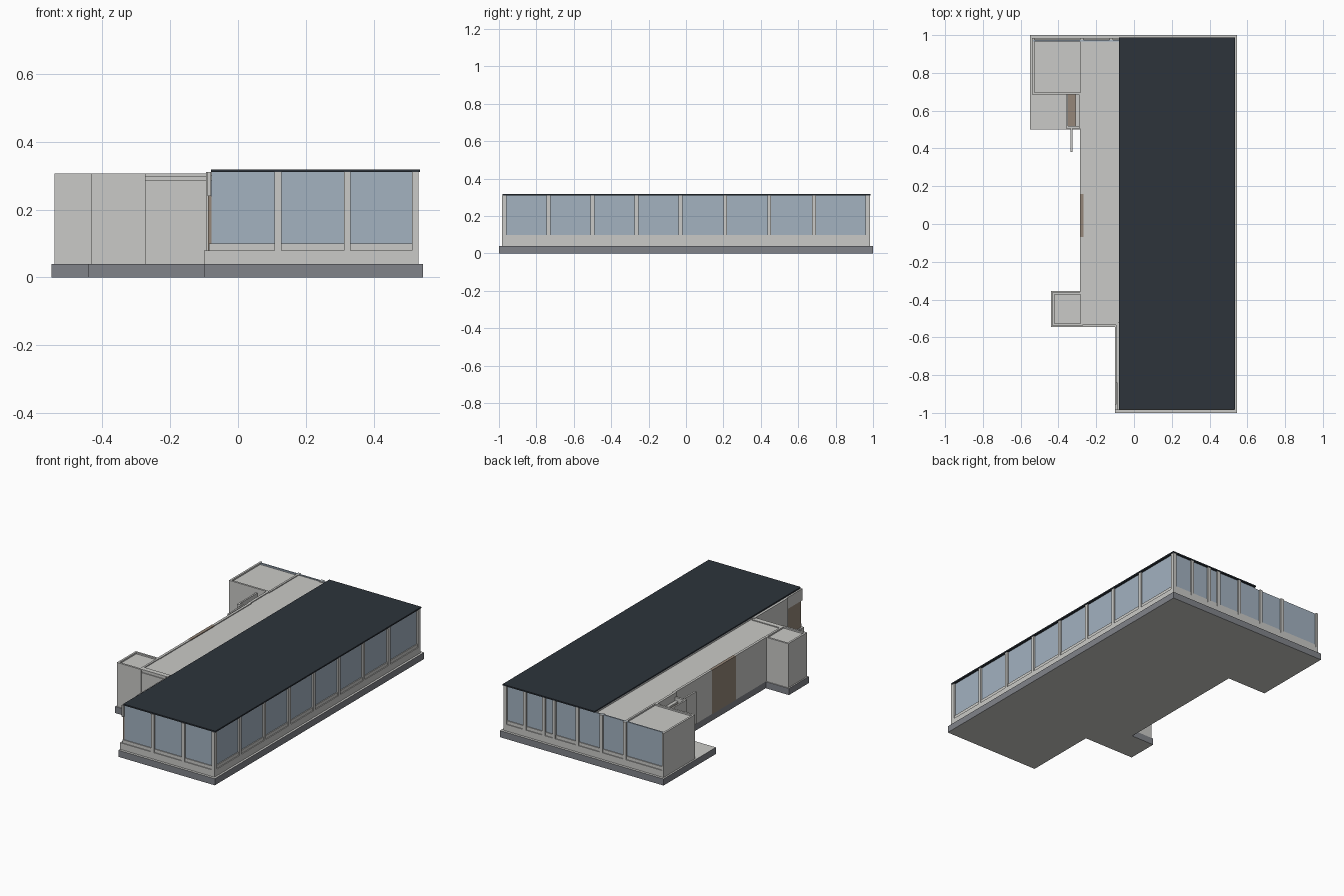
import bpy, bmesh

old = bpy.data.objects.get("Cube")
if old:
    bpy.data.objects.remove(old, do_unlink=True)


def material(name, r, g, b):
    m = bpy.data.materials.new(name)
    m.use_nodes = True
    m.diffuse_color = (r, g, b, 1)
    m.node_tree.nodes["Principled BSDF"].inputs["Base Color"].default_value = (r, g, b, 1)
    return m


WALL = material("pale_concrete", .59, .59, .57)
EDGE = material("slab_grey", .22, .23, .255)
GLASS = material("blue_glass", .366, .445, .527)
ROOF = material("dark_roofing", .026, .034, .044)
WOOD = material("brown_wood", .30, .24, .19)


def finish(name, bm, *mats):
    mesh = bpy.data.meshes.new(name)
    bm.normal_update()
    bm.to_mesh(mesh)
    bm.free()
    for m in mats:
        mesh.materials.append(m)
    ob = bpy.data.objects.new(name, mesh)
    bpy.context.collection.objects.link(ob)
    return ob


def boxes(name, mat, *specs):
    """Join boxes given as (x0, x1, y0, y1, z0, z1) into one object."""
    bm = bmesh.new()
    for x0, x1, y0, y1, z0, z1 in specs:
        for v in bmesh.ops.create_cube(bm, size=1)["verts"]:
            v.co = (x0 + (v.co.x + .5) * (x1 - x0),
                    y0 + (v.co.y + .5) * (y1 - y0),
                    z0 + (v.co.z + .5) * (z1 - z0))
    return finish(name, bm, mat)


BASE, SILL, FRAME, TOP, EAVE = .04, .08, .10, .306, .31
X0, X1, Y = -.54, .532, .985

# Foundation slab: pale top and bottom, dark edges
outline = [(-.55, 1), (-.55, .5), (-.285, .5), (-.285, -.355), (-.44, -.355),
           (-.44, -.545), (-.1, -.545), (-.1, -1), (.545, -1), (.545, 1)]
bm = bmesh.new()
base = bm.faces.new([bm.verts.new((x, y, 0)) for x, y in outline])
ext = bmesh.ops.extrude_face_region(bm, geom=[base], use_keep_orig=True)
for v in ext["geom"]:
    if isinstance(v, bmesh.types.BMVert):
        v.co.z = BASE
bmesh.ops.recalc_face_normals(bm, faces=bm.faces)
for f in bm.faces:
    f.material_index = 0 if abs(f.normal.z) > .5 else 1
finish("foundation_slab", bm, WALL, EDGE)

# Front, side and back window walls: sill, set-back frame and glass
boxes("window_sills", WALL,
      (-.1, X1, -Y, -Y + .03, BASE, SILL),
      (X1 - .03, X1, -Y, Y, BASE, SILL),
      (X0, X1, Y - .03, Y, BASE, SILL))
boxes("window_frames", WALL,
      (-.085, X1 - .005, -Y + .005, -Y + .025, SILL, FRAME),
      (X1 - .025, X1 - .005, -Y + .005, Y - .005, SILL, FRAME),
      (X0 + .005, X1 - .005, Y - .025, Y - .005, SILL, FRAME))
boxes("window_glass", GLASS,
      (-.078, X1 - .01, -Y + .01, -Y + .018, FRAME, EAVE),
      (X1 - .018, X1 - .01, -Y + .01, Y - .01, FRAME, EAVE),
      (-.08, X1 - .01, Y - .018, Y - .01, FRAME, EAVE),
      (X0 + .005, -.08, Y - .018, Y - .01, FRAME, TOP))

# Columns
W = .01
boxes("front_columns", WALL,
      *[(x - W, x + W, -Y, -Y + .025, SILL, EAVE) for x in (.118, .322, X1 - W)])
boxes("side_columns", WALL,
      *[(X1 - .025, X1, y - W, y + W, SILL, EAVE)
        for y in (-.735, -.5, -.265, -.03, .21, .445, .685)])
boxes("back_columns", WALL,
      *[(x - W, x + W, Y - .025, Y, SILL, EAVE if x > -.08 else TOP)
        for x in (X1 - W, .39, .265, .195, .04, -.12, -.277)],
      (X0, X0 + .012, Y - .025, Y, SILL, TOP))

# Roofs
boxes("main_roof", ROOF, (-.08, .536, -.982, .987, EAVE, .318))
boxes("low_roof", WALL, (-.275, 0, -.525, .972, .285, .301),
      (-.079, -.07, -.52, .97, .3, EAVE))

# Front recess wall with its door
boxes("recess_wall", WALL,
      (-.095, -.08, -.84, -.52, BASE, EAVE),
      (-.095, -.08, -Y, -.84, BASE, SILL),
      (-.09, -.08, -Y, -.84, .24, EAVE))
boxes("recess_door", WOOD, (-.088, -.078, -.975, -.84, SILL, .24))
boxes("south_wall", WALL,
      (-.275, -.085, -.535, -.515, BASE, .286),
      (-.275, -.085, -.53, -.515, .286, .296),
      (-.275, -.085, -.535, -.505, .296, TOP))

# Long entrance wall with full-height wooden gate
boxes("entrance_wall", WALL,
      (-.285, -.27, -.36, -.07, BASE, TOP),
      (-.285, -.27, .16, .515, BASE, TOP))
boxes("entrance_gate", WOOD, (-.287, -.268, -.07, .16, BASE, TOP))


def room(name, x0, x1, y0, y1, t=.012, back=True):
    """Four walls with a roof set just below their tops."""
    walls = [(x0, x0 + t, y0, y1, BASE, TOP), (x1 - t, x1, y0, y1, BASE, TOP),
             (x0 + t, x1 - t, y0, y0 + t, BASE, TOP)]
    if back:
        walls.append((x0 + t, x1 - t, y1 - t, y1, BASE, TOP))
    boxes(name + "_walls", WALL, *walls)
    boxes(name + "_roof", WALL, (x0 + t, x1 - t, y0 + t, y1 - t, .28, .297))


room("store_room", -.432, -.272, -.54, -.36)
room("back_room", X0, -.27, .685, Y - .005, back=False)

# Porch beside the back room, with wooden canopy and a thin screen
boxes("porch_walls", WALL,
      (-.36, -.35, .505, .685, BASE, .28),
      (-.35, -.285, .505, .518, BASE, .28),
      (-.29, -.275, .505, .685, BASE, TOP),
      (-.31, -.29, .518, .685, .24, .26))
boxes("porch_canopy", WOOD, (-.35, -.31, .518, .685, .235, .25))
boxes("porch_screen", WALL, (-.336, -.326, .38, .505, SILL, .275))
